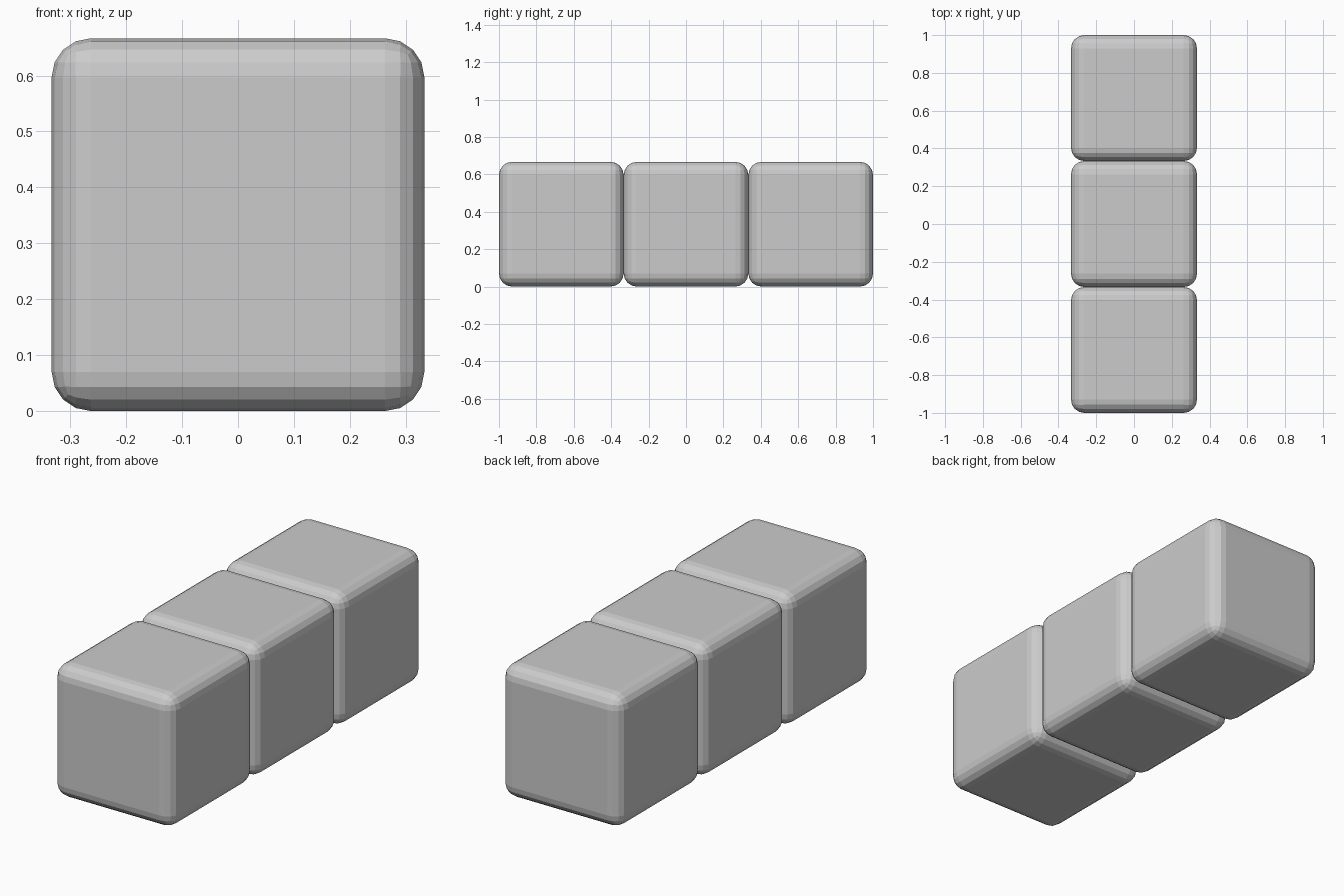
import bpy

if "Cube" in bpy.data.objects:
    bpy.data.objects.remove(bpy.data.objects["Cube"])

SIZE = 2 / 3      # edge length of each block
RADIUS = 0.07     # rounded edge radius


def rounded_block(name, y):
    bpy.ops.mesh.primitive_cube_add(size=SIZE, location=(0, y, SIZE / 2))
    block = bpy.context.object
    block.name = name
    bevel = block.modifiers.new("rounded_edges", 'BEVEL')
    bevel.width = RADIUS
    bevel.segments = 4
    bevel.limit_method = 'NONE'
    return block


# Row of three touching blocks, front to back
for i, name in enumerate(("front_block", "middle_block", "back_block")):
    rounded_block(name, (i - 1) * SIZE)
